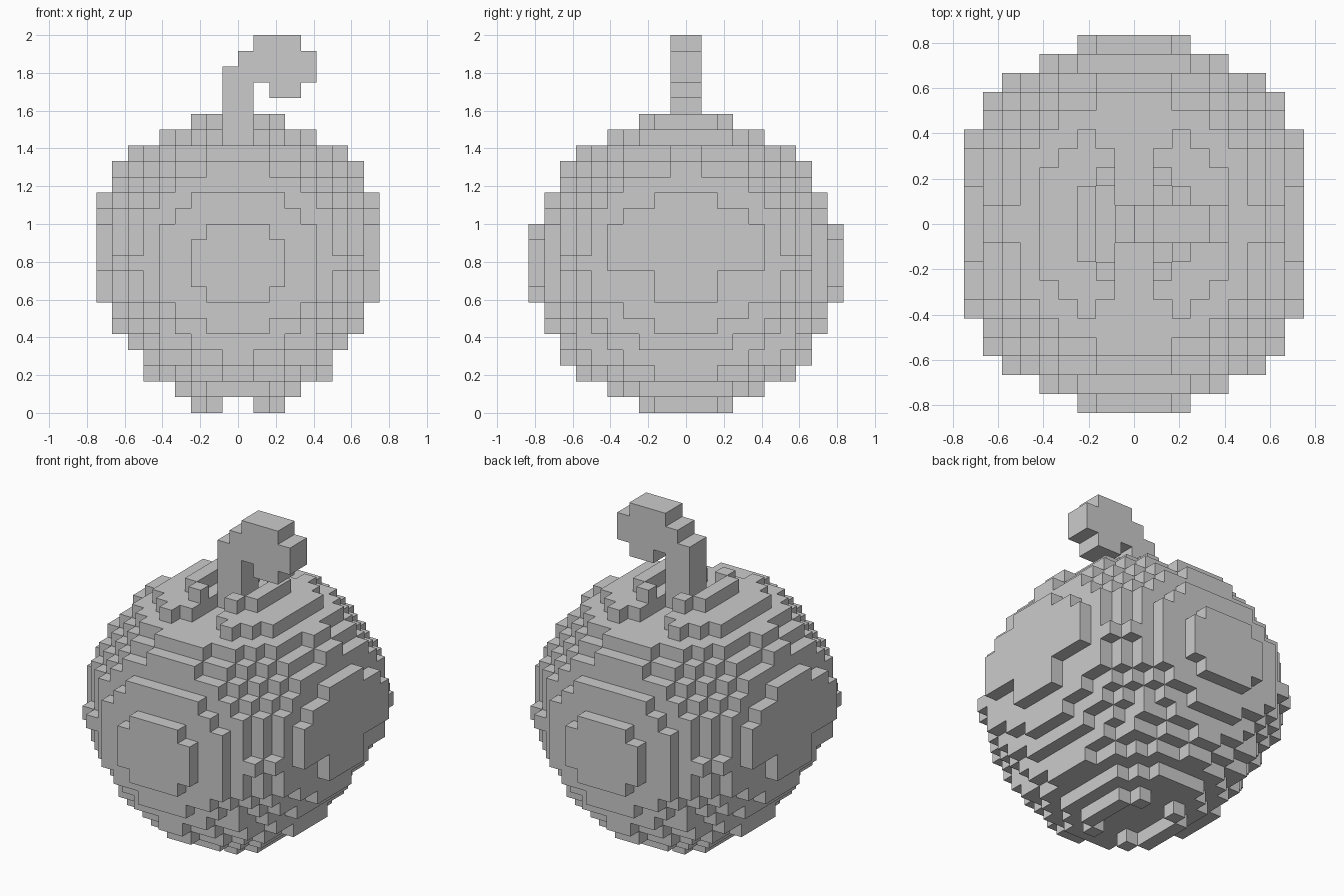
import bpy
import bmesh
from mathutils import Vector

cube = bpy.data.objects.get("Cube")
if cube:
    bpy.data.objects.remove(cube, do_unlink=True)

UNIT = 1 / 12          # edge of one block
RADIUS_SQ = 98.55      # body radius in blocks, squared
MIDDLE = 9             # widest layer
TOP = 18               # highest body layer


def box(x0, x1, y0, y1, z0, z1):
    """All block cells inside a box."""
    return {(x, y, z) for x in range(x0, x1)
            for y in range(y0, y1) for z in range(z0, z1)}


def build_blocks(name, cells):
    """Mesh the outer skin of a set of block cells."""
    bm = bmesh.new()
    corners = {}

    def vert(p):
        key = tuple(round(c) for c in p)
        if key not in corners:
            corners[key] = bm.verts.new(Vector(key) * UNIT)
        return corners[key]

    for cell in cells:
        centre = Vector(cell) + Vector((0.5, 0.5, 0.5))
        for axis in range(3):
            for side in (-1, 1):
                n = Vector((0, 0, 0))
                n[axis] = side
                if tuple(round(c) for c in Vector(cell) + n) in cells:
                    continue
                u = Vector((0, 0, 0))
                u[(axis + 1) % 3] = 0.5
                v = n.cross(u)
                mid = centre + n * 0.5
                bm.faces.new([vert(mid + a * u + b * v)
                              for a, b in ((-1, -1), (1, -1), (1, 1), (-1, 1))])
    mesh = bpy.data.meshes.new(name)
    bm.to_mesh(mesh)
    bm.free()
    obj = bpy.data.objects.new(name, mesh)
    bpy.context.collection.objects.link(obj)
    return obj


def side_squeeze(ax, z):
    """How strongly a layer is narrowed across x."""
    if z in (0, TOP):
        return 1.0
    if z < 6:
        return 1.397
    if z == 6:
        return 1.3
    if z < MIDDLE:
        return 1.267 if ax > 8 else 1.0
    return 1.036 if z > 12 else 1.0


def hollow(ax, ay, z):
    """Stem dimple on top and the matching one underneath."""
    if z in (0, TOP):
        return ax < 1 or (ax < 2 and ay < 2)
    if z == TOP - 1:
        return ax < 1 or (ax < 2 and ay > 4)
    return False


def in_body(x, y, z):
    ax, ay = abs(x + 0.5), abs(y + 0.5)
    dist = side_squeeze(ax, z) * ax ** 2 + ay ** 2 + 1.1 * (z - MIDDLE) ** 2
    return dist < RADIUS_SQ and not hollow(ax, ay, z)


# Rounded fruit body, slightly tapered toward the bottom
body = {c for c in box(-9, 9, -10, 10, 0, TOP + 1) if in_body(*c)}
build_blocks("fruit_body", body)

# Upright stalk with a leaf drooping to the left
stalk = box(-1, 1, -1, 1, 17, 22)
leaf = box(0, 5, -1, 1, 21, 23) | box(1, 4, -1, 1, 23, 24) | box(2, 4, -1, 1, 20, 21)
build_blocks("stalk_and_leaf", stalk | leaf)
